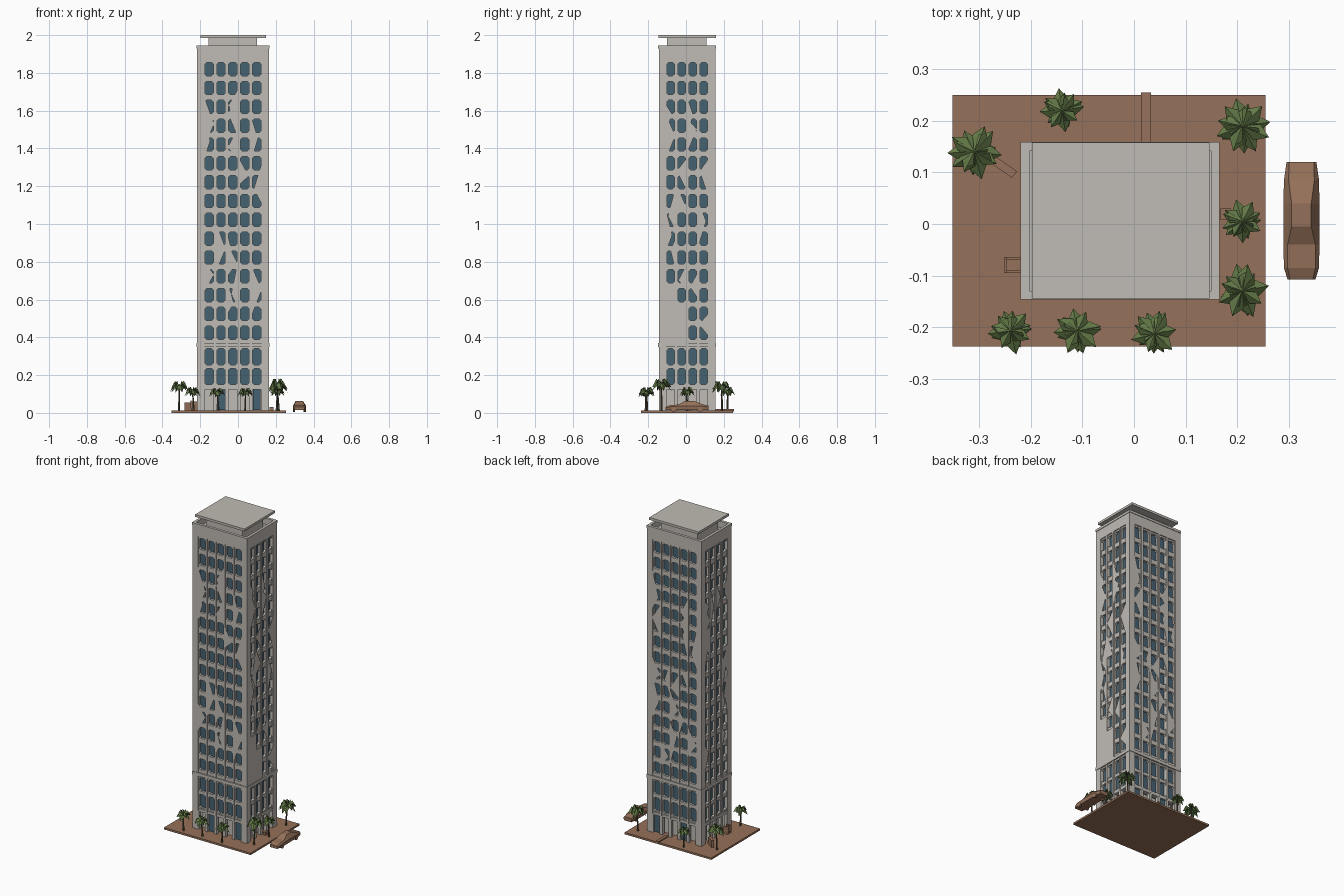
import bpy, bmesh, math, random
from mathutils import Vector

if "Cube" in bpy.data.objects:
    bpy.data.objects.remove(bpy.data.objects["Cube"])
random.seed(4)


def material(name, rgb):
    m = bpy.data.materials.new(name)
    m.diffuse_color = (*rgb, 1)
    m.use_nodes = True
    m.node_tree.nodes["Principled BSDF"].inputs["Base Color"].default_value = m.diffuse_color
    return m


WALL = material("pale concrete", (0.53, 0.50, 0.46))
GLASS = material("blue glass", (0.06, 0.12, 0.165))
EARTH = material("brown earth", (0.30, 0.165, 0.10))
LEAF = material("leaf green", (0.13, 0.20, 0.065))
BARK = material("dark bark", (0.11, 0.085, 0.05))


def finish(name, bm, *mats):
    me = bpy.data.meshes.new(name)
    bm.to_mesh(me)
    bm.free()
    ob = bpy.data.objects.new(name, me)
    bpy.context.collection.objects.link(ob)
    for m in mats:
        me.materials.append(m)
    return ob


def poly(bm, pts, mi=0):
    f = bm.faces.new([bm.verts.new(p) for p in pts])
    f.material_index = mi


def add_box(bm, P, a0, a1, b0, b1, c0, c1, mi=0):
    """Box in the coordinates of the mapping P(a, b, c)."""
    v = [bm.verts.new(P(a, b, c)) for a in (a0, a1) for b in (b0, b1) for c in (c0, c1)]
    faces = []
    for q in ((0, 1, 3, 2), (4, 6, 7, 5), (0, 4, 5, 1), (2, 3, 7, 6), (0, 2, 6, 4), (1, 5, 7, 3)):
        f = bm.faces.new([v[i] for i in q])
        f.material_index = mi
        faces.append(f)
    bmesh.ops.recalc_face_normals(bm, faces=faces)


def box(name, mat, *r):
    bm = bmesh.new()
    add_box(bm, lambda x, y, z: Vector((x, y, z)), *r)
    return finish(name, bm, mat)


def window_cell(bm, P, u0, u1, z0, z1, wh):
    """Spandrel with an eight-sided recessed window."""
    a, b, t = u0 + 0.0095, u1 - 0.0095, z1 - 0.01
    s, c = t - wh, 0.009
    d, deep = 0.006, 0.02
    o = [(a + c, s), (b - c, s), (b, s + c), (b, t - c), (b - c, t), (a + c, t), (a, t - c), (a, s + c)]
    R = [(u0, z0), (u1, z0), (u1, z1), (u0, z1)]
    for i in range(4):
        n = (i + 1) % 4
        e, f, g = o[2 * i], o[2 * i + 1], o[(2 * i + 2) % 8]
        poly(bm, [P(*R[i], d), P(*R[n], d), P(*f, d), P(*e, d)])
        poly(bm, [P(*R[n], d), P(*g, d), P(*f, d)])
    for i in range(8):
        e, f = o[i], o[(i + 1) % 8]
        poly(bm, [P(*e, d), P(*f, d), P(*f, deep), P(*e, deep)])
    poly(bm, [P(*q, deep) for q in o], 1)


def facade(name, centre, U, N, hw, cols, pitch, blank):
    U, N, O = Vector(U), Vector(N), Vector(centre)
    P = lambda u, z, d: O + U * u - N * d + Vector((0, 0, z))
    bm = bmesh.new()
    g = cols * pitch / 2
    for z0, zp, rows, wh in ((0.37, 1.495 / 15, 15, 0.071), (0.14, 0.105, 2, 0.086)):
        for r in range(rows):
            for c in range(cols):
                u = -g + c * pitch
                z = z0 + r * zp
                if blank(r, c) and rows > 2:
                    add_box(bm, P, u, u + pitch, z, z + zp, 0.0, 0.02)
                else:
                    window_cell(bm, P, u, u + pitch, z, z + zp, wh)
    # corner posts, parapet band, cornice, sill
    for s in (-1, 1):
        add_box(bm, P, *sorted((s * g, s * hw)), 0.012, 1.9, 0, 0.025)
    add_box(bm, P, -hw, hw, 1.865, 1.93, 0, 0.014)
    add_box(bm, P, -hw - 0.003, hw + 0.003, 1.93, 1.945, -0.003, 0.014)
    add_box(bm, P, -hw - 0.003, hw + 0.003, 0.35, 0.37, -0.003, 0.02)
    add_box(bm, P, -g, g, 0.125, 0.142, 0.002, 0.03)
    # piers between the window columns
    for c in range(cols + 1):
        u = -g + c * pitch
        add_box(bm, P, u - 0.006, u + 0.006, 0.13, 1.866, 0, 0.01)
        add_box(bm, P, u - 0.009, u + 0.009, 0.012, 0.13, 0.002, 0.022)
    # jagged infill panels leaning out from the piers
    for k in range(16):
        c = random.choice(list(range(1, cols)) + [0, 0, cols])
        s = 1 if c == 0 else -1 if c == cols else random.choice((-1, 1))
        u, z, h = -g + c * pitch, random.uniform(0.4, 1.55), random.uniform(0.12, 0.3)
        q = [(u, z), (u + s * pitch * random.uniform(0.5, 1), z + h * random.uniform(0.3, 0.7)), (u, z + h)]
        poly(bm, [P(*p, 0.001) for p in (q if s > 0 else q[::-1])])
    finish(name, bm, WALL, GLASS)


# Tower facades
X0, X1, Y0, Y1 = -0.217, 0.163, -0.144, 0.156
cx, cy = (X0 + X1) / 2, (Y0 + Y1) / 2
none = lambda r, c: False
low = lambda r, c: r < 3 and c < (2 if r < 2 else 1)
facade("front_facade", (cx, Y0, 0), (1, 0, 0), (0, -1, 0), 0.19, 5, 0.063, none)
facade("back_facade", (cx, Y1, 0), (-1, 0, 0), (0, 1, 0), 0.19, 5, 0.063, none)
facade("right_facade", (X1, cy, 0), (0, 1, 0), (1, 0, 0), 0.15, 4, 0.0585, low)
facade("left_facade", (X0, cy, 0), (0, -1, 0), (-1, 0, 0), 0.15, 4, 0.0585, none)

# Roof, penthouse and overhanging slab
box("roof_deck", WALL, X0 + .01, X1 - .01, Y0 + .01, Y1 - .01, 1.89, 1.905)
box("penthouse", WALL, -0.155, 0.1, -0.1, 0.108, 1.9, 1.986)
box("roof_slab", WALL, -0.198, 0.147, -0.145, 0.158, 1.985, 2.0)

# Ground floor
box("podium_ceiling", WALL, X0 + .02, X1 - .02, Y0 + .02, Y1 - .02, 0.13, 0.14)
box("lobby_walls", WALL, X0 + .04, X1 - .04, Y0 + .04, Y1 - .04, 0.01, 0.135)
for i, x in enumerate((-0.09, 0.1)):
    box(f"front_door_{i}", GLASS, x - .02, x + .02, Y0 + .012, Y0 + .018, 0.015, 0.125)
    box(f"back_door_{i}", GLASS, x - .02, x + .02, Y1 - .018, Y1 - .012, 0.015, 0.125)

# Site and small site objects
box("site_ground", EARTH, -0.352, 0.255, -0.238, 0.25, 0.0, 0.012)
box("path_kerb", EARTH, 0.014, 0.033, 0.156, 0.255, 0.008, 0.02)
bench = box("bench_plank", EARTH, -0.028, 0.028, -0.008, 0.008, -0.022, 0.022)
bench.location, bench.rotation_euler = (-0.255, 0.112, 0.034), (0, 0, math.radians(-35))
for i, y in enumerate((-0.092, -0.067)):
    box(f"sign_leg_{i}", EARTH, -0.25, -0.217, y - .003, y + .003, 0.01, 0.06)
box("sign_panel", EARTH, -0.252, -0.247, -0.095, -0.064, 0.025, 0.065)
box("planter", EARTH, 0.168, 0.188, 0.008, 0.03, 0.01, 0.03)


def palm(i, x, y, h, r):
    bm = bmesh.new()
    top = Vector((x, y, h * 0.78))
    base = Vector((x + random.uniform(-.008, .008), y, 0.01))
    ring = [[bm.verts.new(p + Vector((k * math.cos(a), k * math.sin(a), 0)))
             for a in [j * math.tau / 5 for j in range(5)]] for p, k in ((base, .006), (top, .0035))]
    for j in range(5):
        n = (j + 1) % 5
        bm.faces.new((ring[0][j], ring[0][n], ring[1][n], ring[1][j]))
    # folded drooping fronds in two tiers
    for j in range(13):
        a = j * math.tau * 0.382 + random.uniform(-.2, .2)
        d, s = Vector((math.cos(a), math.sin(a), 0)), Vector((-math.sin(a), math.cos(a), 0))
        rise = h * (0.2 if j % 2 else 0.09)
        L = r * random.uniform(0.85, 1.1)
        Z = Vector((0, 0, 1))
        mid = top + d * L * 0.55 + Z * rise
        tip = top + d * L + Z * (rise - h * 0.24)
        for k in (-1, 1):
            edge = mid + s * k * L * 0.3 - Z * h * 0.07
            v = [top, edge, tip, mid]
            poly(bm, v if k < 0 else v[::-1], 1)
    finish(f"palm_{i}", bm, BARK, LEAF)


for i, p in enumerate(((-.31, .14, .172, .05), (-.14, .22, .14, .041), (.21, .19, .172, .052),
                       (.21, .005, .14, .04), (.21, -.13, .185, .05), (-.24, -.207, .14, .044),
                       (-.11, -.207, .135, .044), (.04, -.213, .135, .043))):
    palm(i, *p)

# Parked car: lofted from side stations (y, half width, roof half width, belt z, roof z)
bm = bmesh.new()
rings = []
for y, w, t, b, z in ((-.108, .027, .022, .026, .032), (-.085, .034, .027, .032, .041), (-.04, .035, .027, .036, .044),
                      (-.005, .035, .019, .037, .063), (.04, .035, .019, .037, .064), (.085, .034, .025, .036, .046),
                      (.12, .029, .024, .03, .038)):
    rings.append([bm.verts.new((0.325 + u, y, k)) for u, k in
                  ((-w * .9, .014), (-w, b), (-t, z), (t, z), (w, b), (w * .9, .014))])
for a, b in zip(rings, rings[1:]):
    for j in range(6):
        bm.faces.new((a[j], a[(j + 1) % 6], b[(j + 1) % 6], b[j]))
bm.faces.new(rings[0])
bm.faces.new(rings[-1])
bmesh.ops.recalc_face_normals(bm, faces=bm.faces[:])
finish("car_body", bm, EARTH)
for i, (sx, y) in enumerate([(s, y) for s in (-1, 1) for y in (-.065, .075)]):
    bpy.ops.mesh.primitive_cylinder_add(vertices=10, radius=0.014, depth=0.012,
                                        location=(0.325 + sx * 0.028, y, 0.018), rotation=(0, math.pi / 2, 0))
    w = bpy.context.object
    w.name = f"car_wheel_{i}"
    w.data.materials.append(EARTH)
